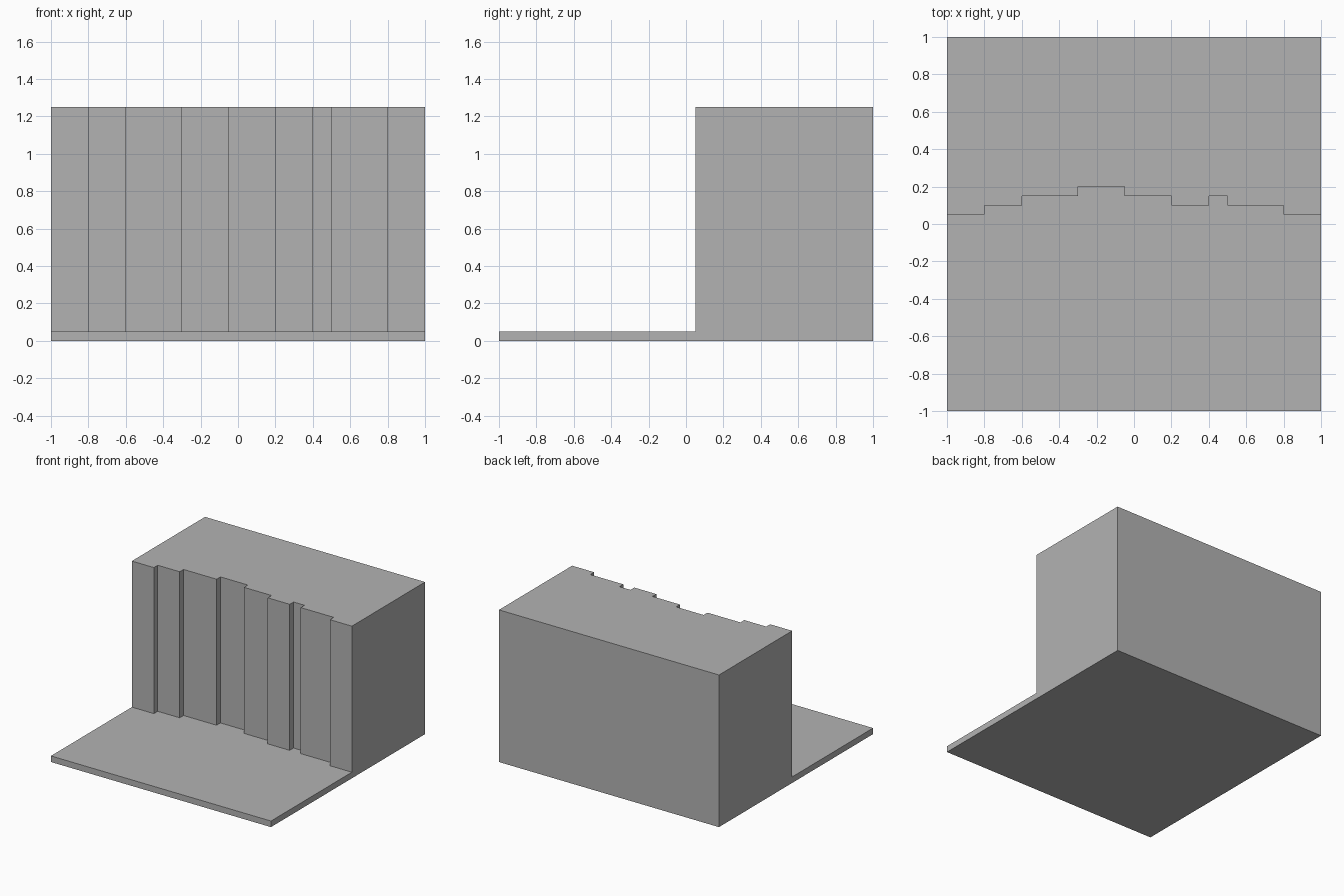
import bpy
import bmesh

cube = bpy.data.objects.get("Cube")
if cube:
    bpy.data.objects.remove(cube, do_unlink=True)

# Single plain grey
grey = bpy.data.materials.new("plain_grey")
grey.use_nodes = True
colour = (0.45, 0.45, 0.45, 1)
grey.diffuse_color = colour
grey.node_tree.nodes["Principled BSDF"].inputs["Base Color"].default_value = colour


def extrude_outline(name, outline, bottom, top):
    """Make a flat-shaded prism from an outline seen from above."""
    bm = bmesh.new()
    base = bm.faces.new([bm.verts.new((x, y, bottom)) for x, y in outline])
    result = bmesh.ops.extrude_face_region(bm, geom=[base], use_keep_orig=True)
    raised = [v for v in result["geom"] if isinstance(v, bmesh.types.BMVert)]
    bmesh.ops.translate(bm, verts=raised, vec=(0, 0, top - bottom))
    bmesh.ops.recalc_face_normals(bm, faces=bm.faces)
    mesh = bpy.data.meshes.new(name)
    bm.to_mesh(mesh)
    bm.free()
    mesh.materials.append(grey)
    obj = bpy.data.objects.new(name, mesh)
    bpy.context.collection.objects.link(obj)
    return obj


FLOOR_TOP = 0.05
WALL_TOP = 1.25

# Floor slab
extrude_outline("floor_slab", [(-1, -1), (1, -1), (1, 1), (-1, 1)], 0, FLOOR_TOP)

# Thick wall with a stepped front: (right end of each panel, depth of its face)
panels = [(-0.8, 0.05), (-0.6, 0.1), (-0.3, 0.15), (-0.05, 0.2), (0.2, 0.15),
          (0.4, 0.1), (0.5, 0.15), (0.8, 0.1), (1, 0.05)]
outline = []
start = -1
for end, depth in panels:
    outline += [(start, depth), (end, depth)]
    start = end
outline += [(1, 1), (-1, 1)]
extrude_outline("stepped_wall", outline, FLOOR_TOP, WALL_TOP)
